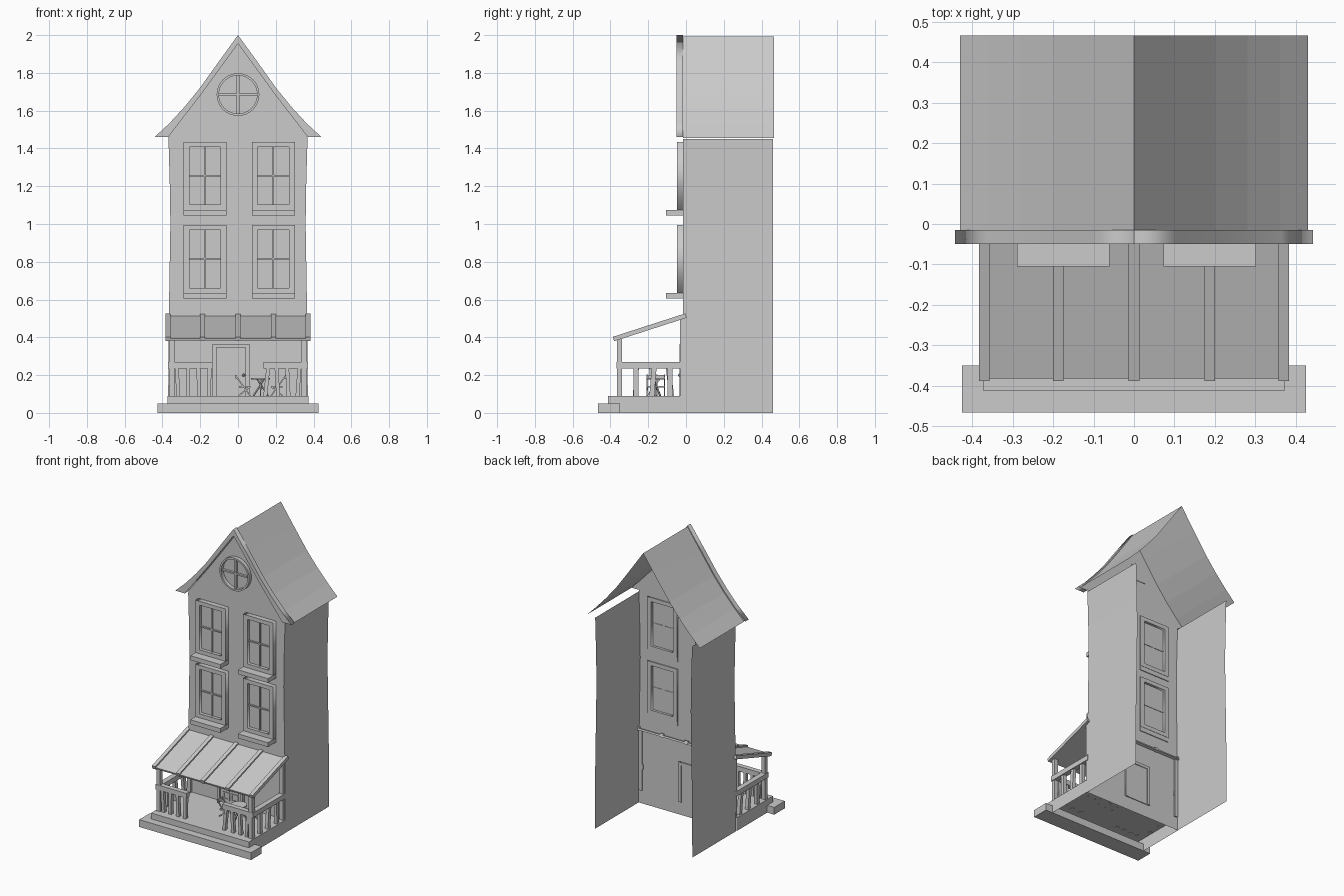
import bpy, bmesh, math, random
from mathutils import Vector, Matrix

if "Cube" in bpy.data.objects:
    bpy.data.objects.remove(bpy.data.objects["Cube"])
random.seed(3)


def finish(name, bm):
    me = bpy.data.meshes.new(name)
    bm.to_mesh(me)
    bm.free()
    ob = bpy.data.objects.new(name, me)
    bpy.context.collection.objects.link(ob)
    return ob


def box(name, x0, x1, y0, y1, z0, z1):
    bm = bmesh.new()
    bmesh.ops.create_cube(bm, size=1)
    for v in bm.verts:
        v.co = ((x0 + x1) / 2 + v.co.x * (x1 - x0), (y0 + y1) / 2 + v.co.y * (y1 - y0),
                (z0 + z1) / 2 + v.co.z * (z1 - z0))
    return finish(name, bm)


def beam(name, a, b, w, h):
    """Box of section w x h running from a to b."""
    a, b = Vector(a), Vector(b)
    d = b - a
    bm = bmesh.new()
    bmesh.ops.create_cube(bm, size=1, matrix=Matrix.Translation((a + b) / 2)
                          @ d.to_track_quat('Z', 'Y').to_matrix().to_4x4()
                          @ Matrix.Diagonal((w, h, d.length, 1)))
    return finish(name, bm)


def plate(name, loops, y0, y1):
    """Filled outline in the x-z plane (later loops are holes) from y0 to y1."""
    cu = bpy.data.curves.new(name, 'CURVE')
    cu.dimensions = '2D'
    cu.fill_mode = 'BOTH'
    cu.extrude = abs(y1 - y0) / 2
    for loop in loops:
        sp = cu.splines.new('POLY')
        sp.points.add(len(loop) - 1)
        for p, (x, z) in zip(sp.points, loop):
            p.co = (x, z, 0, 1)
        sp.use_cyclic_u = True
    ob = bpy.data.objects.new(name, cu)
    bpy.context.collection.objects.link(ob)
    ob.location.y = (y0 + y1) / 2
    ob.rotation_euler.x = math.pi / 2
    bpy.ops.object.select_all(action='DESELECT')
    ob.select_set(True)
    bpy.context.view_layer.objects.active = ob
    bpy.ops.object.convert(target='MESH')
    return bpy.context.object


def sheet(name, profile, y0, y1):
    """Open profile in x-z swept along y, single-sided thickness."""
    bm = bmesh.new()
    rows = [[bm.verts.new((x, y, z)) for x, z in profile] for y in (y0, y1)]
    for i in range(len(profile) - 1):
        bm.faces.new((rows[0][i], rows[0][i + 1], rows[1][i + 1], rows[1][i]))
    return finish(name, bm)


def rect(x0, x1, z0, z1):
    return [(x0, z0), (x1, z0), (x1, z1), (x0, z1)]


def ring(r, n=32):
    return [(r * math.cos(2 * math.pi * i / n), 1.685 + r * math.sin(2 * math.pi * i / n)) for i in range(n)]


def flip(pts):
    return [(-x, z) for x, z in reversed(pts)]


# shell: front wall with window openings, thin side walls, open back
F = -0.015
side = [(.37, 0), (.368, .4), (.363, .7), (.358, 1.0), (.361, 1.2), (.368, 1.45)]
slope = [(.43, 1.455), (.36, 1.525), (.28, 1.612), (.2, 1.71), (.1, 1.85), (0, 1.993)]
windows = [(cx, z) for cx in (-.175, .187) for z in (.605, 1.045)]
holes = [rect(cx - .085, cx + .085, z + .055, z + .365) for cx, z in windows]
gable = side + [(x, z - .01) for x, z in slope[1:]]
plate("front_wall", [gable + flip(gable[:-1])] + holes, F, F)
for s, pts in (("right", side), ("left", flip(side))):
    sheet(s + "_side_wall", pts, F, .46)

# main roof and gable trim boards
roof = sheet("main_roof", slope + flip(slope[:-1]), F, .465)
outer = [(.442, 1.46)] + [(x + .004, z + .007) for x, z in slope[1:-1]] + [(0, 2.0)]
inner = [(0, 1.955), (.2, 1.68), (.37, 1.46)]
for s, pts in (("right", outer + inner), ("left", flip(outer + inner))):
    plate(s + "_gable_trim", [pts], -.05, F)

# rectangular windows
for cx, z in windows:
    plate("window_frame", [rect(cx - .114, cx + .114, z + .03, z + .39),
                           rect(cx - .083, cx + .083, z + .057, z + .363)], -.048, -.008)
    box("window_sill", cx - .114, cx + .114, -.105, -.01, z, z + .03)
    plate("window_pane", [rect(cx - .085, cx + .085, z + .055, z + .365)], -.025, -.025)
    box("window_bar_vertical", cx - .004, cx + .004, -.035, -.022, z + .055, z + .365)
    box("window_bar_horizontal", cx - .083, cx + .083, -.035, -.022, z + .206, z + .214)

# round attic window
plate("round_window_frame", [ring(.113), ring(.101)], -.04, F)
box("round_window_bar", -.007, .007, -.03, -.012, 1.585, 1.785)
box("round_window_bar", -.1, .1, -.03, -.012, 1.68, 1.69)

# porch floor (hollow below) and front step
deck = box("porch_deck", -.372, .372, -.413, F, 0, .09)
bm = bmesh.new()
bm.from_mesh(deck.data)
bmesh.ops.delete(bm, geom=[f for f in bm.faces if f.normal.z < -.5 or f.normal.y > .5], context='FACES_ONLY')
bm.to_mesh(deck.data)
bm.free()
box("front_step", -.425, .425, -.465, -.35, 0, .05)

# porch roof with battens
beam("porch_roof_panel", (0, -.38, .388), (0, 0, .511), .74, .012)
for x in (-.37, -.187, 0, .187, .37):
    beam("porch_roof_batten", (x, -.384, .391), (x, 0, .515), .026, .024)

# posts, rails and slightly crooked balusters
for s in (-1, 1):
    beam("porch_post", (s * .35, -.352, .09), (s * .35, -.352, .39), .028, .028)
    beam("wall_post", (s * .352, -.02, .09), (s * .352, -.02, .5), .025, .025)
    beam("side_rail", (s * .352, -.368, .253), (s * .352, -.01, .253), .036, .034)
    beam("front_rail", (s * .37, -.35, .253), (s * .135, -.35, .253), .034, .034)
    for i in range(4):
        x = s * (.32 - .056 * i)
        t = random.uniform(-.008, .008)
        beam("front_baluster", (x - t, -.35, .088), (x + t, -.35, .24), .024, .02)
    for y in (-.265, -.175, -.085):
        t = random.uniform(-.009, .009)
        beam("side_baluster", (s * .352, y - t, .088), (s * .352, y + t, .24), .022, .026)

# front door
plate("door_frame", [[(-.135, .09), (-.115, .09), (-.115, .345), (.04, .345), (.04, .09),
                      (.06, .09), (.06, .365), (-.135, .365)]], -.035, -.005)
box("door", -.115, .04, -.024, -.01, .09, .345)
for x0, x1 in ((-.095, -.043), (-.033, .02)):
    for z0, z1 in ((.115, .165), (.175, .24), (.255, .325)):
        plate("door_panel", [rect(x0, x1, z0, z1), rect(x0 + .008, x1 - .008, z0 + .008, z1 - .008)], -.029, -.02)
bm = bmesh.new()
bmesh.ops.create_uvsphere(bm, u_segments=8, v_segments=6, radius=.008, matrix=Matrix.Translation((.03, -.034, .2)))
finish("door_knob", bm)

# small round table and two chairs on the porch
tx, ty = .12, -.16
bm = bmesh.new()
bmesh.ops.create_cone(bm, cap_ends=True, segments=16, radius1=.05, radius2=.05, depth=.008,
                      matrix=Matrix.Translation((tx, ty, .18)))
finish("table_top", bm)
for i in range(3):
    a = 2 * math.pi * i / 3 + .5
    c, s = math.cos(a), math.sin(a)
    beam("table_leg", (tx + .045 * c, ty + .045 * s, .09), (tx - .02 * c, ty - .02 * s, .178), .007, .007)
for s in (-1, 1):
    cx, cy = tx + s * .085, ty + s * .02
    box("chair_seat", cx - .03, cx + .03, cy - .03, cy + .03, .134, .142)
    for dy in (-.026, .026):
        beam("chair_back_leg", (cx - s * .03, cy + dy, .09), (cx + s * .05, cy + dy, .2), .007, .007)
        beam("chair_front_leg", (cx + s * .032, cy + dy, .09), (cx - s * .025, cy + dy, .136), .007, .007)
    beam("chair_back_rest", (cx + s * .046, cy - .03, .19), (cx + s * .046, cy + .03, .19), .006, .022)
